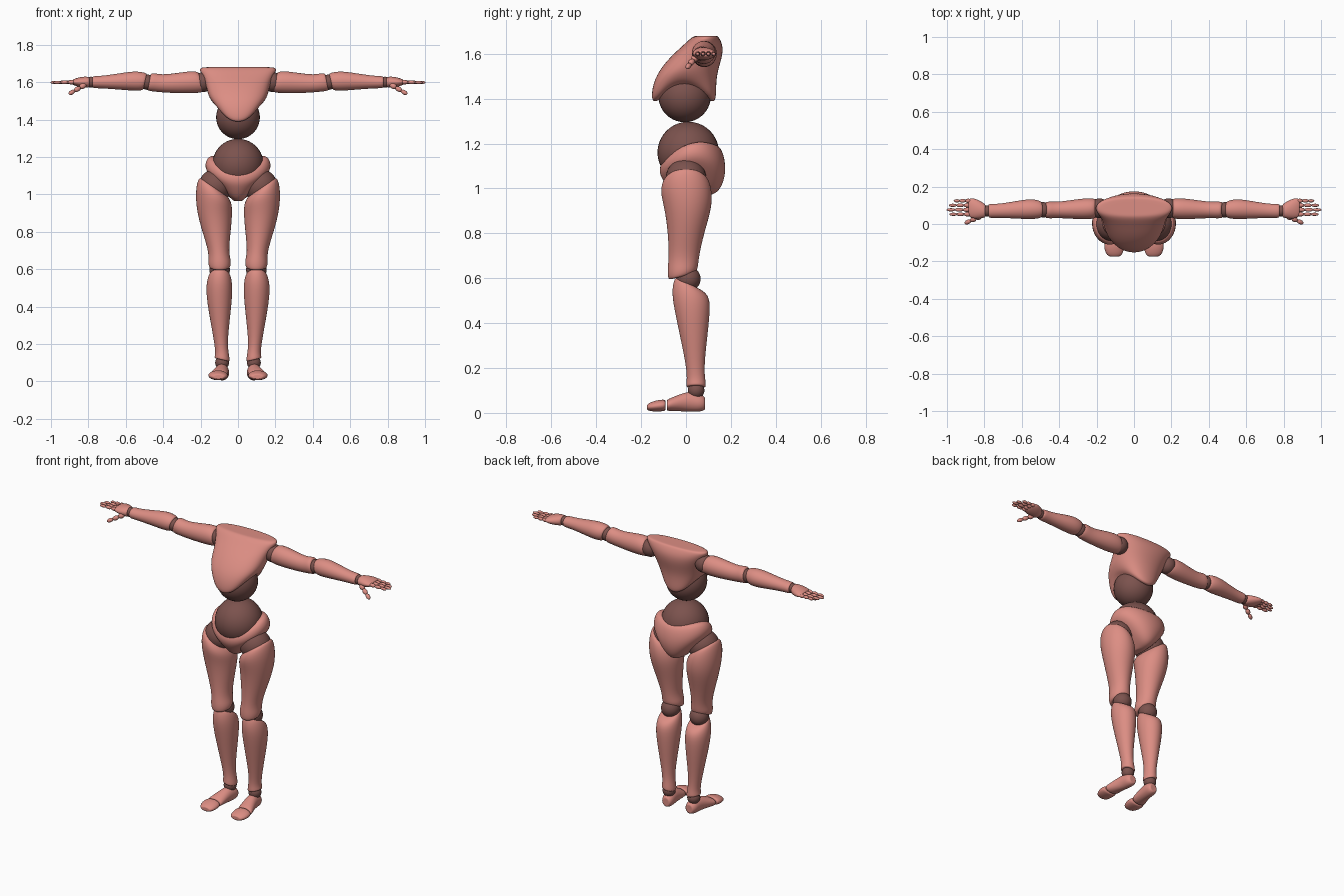
import bpy
import bmesh
from math import cos, sin, tau, copysign
from mathutils import Vector, Matrix

if "Cube" in bpy.data.objects:
    bpy.data.objects.remove(bpy.data.objects["Cube"], do_unlink=True)

# Shapes are described in hundredths of a unit
UNIT = 0.01


def make_material(name, red, green, blue):
    material = bpy.data.materials.new(name)
    material.use_nodes = True
    colour = (red, green, blue, 1)
    material.diffuse_color = colour
    shader = material.node_tree.nodes["Principled BSDF"]
    shader.inputs["Base Color"].default_value = colour
    return material


BODY = make_material("salmon_pink", 0.72, 0.27, 0.23)
JOINT = make_material("dark_joint_brown", 0.2, 0.085, 0.075)

# How each loft direction maps across, up and along to x, y and z
PLACE = {
    "upright": lambda across, up, along: (across, up, along),
    "sideways": lambda across, up, along: (along, across, up),
    "forward": lambda across, up, along: (across, along, up),
}


def finish(name, bm, material, side=1):
    """Turn a bmesh into a smooth shaded object, flipped to its side."""
    bmesh.ops.scale(bm, vec=(side * UNIT, UNIT, UNIT), verts=bm.verts)
    bmesh.ops.recalc_face_normals(bm, faces=bm.faces)
    for face in bm.faces:
        face.smooth = True
    mesh = bpy.data.meshes.new(name)
    bm.to_mesh(mesh)
    bm.free()
    mesh.materials.append(material)
    obj = bpy.data.objects.new(name, mesh)
    bpy.context.collection.objects.link(obj)
    return obj


def soft_power(value, power):
    return copysign(abs(value) ** power, value)


def add_ring(bm, place, square, shrink, count, across, up, along,
             width, depth, tilt_across=0, tilt_up=0, arch=0):
    """One oval ring, which may lean or arch along the loft direction."""
    verts = []
    for i in range(count):
        angle = tau * i / count
        u = shrink * soft_power(cos(angle), square)
        v = shrink * soft_power(sin(angle), square)
        lift = tilt_across * u + tilt_up * v + arch * (v * v - u * u)
        verts.append(bm.verts.new(place(across + width * u, up + depth * v, along + lift)))
    return verts


def loft(name, direction, *rings, side=1, square=1, count=16):
    """Skin a row of oval rings; inset rings at the ends keep the rims crisp."""
    bm = bmesh.new()
    place = PLACE[direction]
    inset = 0.75
    loops = [add_ring(bm, place, square, inset, count, *rings[0])]
    for ring in rings:
        loops.append(add_ring(bm, place, square, 1.02, count, *ring))
    loops.append(add_ring(bm, place, square, inset, count, *rings[-1]))
    for low, high in zip(loops, loops[1:]):
        for i in range(count):
            j = (i + 1) % count
            bm.faces.new((low[i], low[j], high[j], high[i]))
    bm.faces.new(loops[0])
    bm.faces.new(loops[-1])
    obj = finish(name, bm, BODY, side)
    modifier = obj.modifiers.new("smooth_surface", "SUBSURF")
    modifier.levels = modifier.render_levels = 2


def ball(name, x, y, z, radius, side=1):
    bm = bmesh.new()
    bmesh.ops.create_uvsphere(bm, u_segments=32, v_segments=20, radius=radius,
                              matrix=Matrix.Translation((x, y, z)))
    finish(name, bm, JOINT, side)


def add_chain(bm, start, end, radius, pieces=3):
    """A finger made of overlapping tapered beads."""
    start, end = Vector(start), Vector(end)
    step = (end - start) / pieces
    turn = step.to_track_quat("Z", "Y").to_matrix().to_4x4()
    for i in range(pieces):
        width = radius * (1 - i / 8)
        size = Matrix.Diagonal((width, width, step.length * 0.56, 1))
        middle = Matrix.Translation(start + step * (i + 0.5))
        bmesh.ops.create_uvsphere(bm, u_segments=12, v_segments=8, radius=1,
                                  matrix=middle @ turn @ size)


def build_trunk():
    # Chest shell with an arched lower rim and broad flat shoulders
    loft("chest", "upright",
         (0, -1, 142.5, 11, 14, 0, 0, -5),
         (0, -1, 145.5, 13, 14.5, 0, 0, -3),
         (0, 0, 151.5, 16, 13.5, 0, 0, -1),
         (0, 4.5, 158.5, 17, 11.7),
         (0, 7.5, 163.5, 19, 9),
         (0, 8.5, 167, 21, 6.4),
         (0, 9, 168, 19, 5),
         square=0.88)
    # Balls that meet at the waist
    ball("upper_waist_ball", 0, -0.6, 141.2, 11.7)
    ball("lower_waist_ball", 0, 1, 116, 13.7)
    # Pelvis cup with raised hips
    loft("pelvis", "upright",
         (0, 3, 96.5, 2.5, 5.5),
         (0, 4, 99.5, 7.5, 10, 0, 0, -2),
         (0, 3.5, 106, 14, 13.6, 0, 0, -3),
         (0, 3, 111.5, 18.6, 15, 0, 2, -3),
         (0, 2, 118, 16, 13.6, 0, 4, -3))


def build_leg(label, side):
    ball(label + "hip_ball", 12, 0, 104.5, 9, side)
    # Thigh with a slanted top and a kneecap lip in front
    loft(label + "thigh", "upright",
         (13, 0, 104, 8, 10, 5.5),
         (13, 0, 99, 9.7, 11.7, 4),
         (12.7, 1, 91, 9.7, 10.5, 1),
         (11.5, 0, 80, 7.6, 8),
         (10.3, -1, 69, 5.2, 6.6),
         (9.8, -1.5, 64, 6.3, 6.8),
         (9.8, -2, 60.7, 5.6, 6, 0, 1.5),
         side=side)
    ball(label + "knee_ball", 9.8, 1, 59.7, 5.5, side)
    # Shin with the calf swelling at the back
    loft(label + "shin", "upright",
         (9.8, 1, 57.7, 5.5, 6, 0, -3),
         (10, 2, 53, 7, 8.6, 0, -1),
         (10, 3, 44, 7, 7.8),
         (9.3, 4, 22, 3.5, 4),
         (8.5, 4.5, 15, 3.5, 4),
         (8.5, 4.5, 11.5, 4.3, 4.6, 1),
         side=side)
    ball(label + "ankle_ball", 8.5, 4.5, 10, 3.7, side)
    # Heel and instep, then the separate toe block
    loft(label + "foot", "forward",
         (8, 4.2, 8.5, 2.5, 2.8),
         (8.2, 4.5, 6.5, 3.7, 4),
         (8.5, 5.2, 2, 3.6, 4.7),
         (9.5, 4.4, -3.5, 4.2, 3.6),
         (10.5, 3.4, -8.5, 5, 2.6),
         side=side)
    loft(label + "toes", "forward",
         (10.6, 3.4, -9.2, 5, 2.6),
         (10.7, 3.2, -12.5, 5.4, 2.6),
         (10.5, 2.7, -16, 4.5, 2),
         (10.4, 2.5, -17.3, 3, 1.2),
         side=side)


def build_arm(label, side):
    ball(label + "shoulder_ball", 18.5, 8.4, 160, 5.3, side)
    loft(label + "upper_arm", "sideways",
         (8.3, 160, 19.5, 5, 5.4, 0, 1.5),
         (8.2, 160, 25, 6, 6.2),
         (7.5, 159, 40, 4.2, 4.6),
         (7.5, 160, 45, 4.6, 5),
         (7.5, 160, 47.6, 4.2, 4.6, 0, -1),
         side=side)
    ball(label + "elbow_ball", 48.6, 7.6, 160, 4.1, side)
    loft(label + "forearm", "sideways",
         (7.7, 160.3, 49.6, 4.6, 4.6, 0, -1),
         (8, 160.6, 54, 5.4, 5.3),
         (7.8, 160.5, 60, 5.1, 4.8),
         (7, 160, 72, 3.6, 3.3),
         (7, 160, 77.8, 3.9, 3.3),
         side=side)
    ball(label + "wrist_ball", 78.6, 7, 160, 2.9, side)
    # Flat palm
    loft(label + "palm", "sideways",
         (7, 160, 79.4, 3.6, 2.9),
         (7.8, 160, 83, 5, 3),
         (8.5, 160, 86.5, 5.5, 2.2),
         (8.8, 160, 88.5, 4.6, 1.3),
         side=side)
    # Four straight fingers and a lowered thumb
    fingers = bmesh.new()
    for i, tip in enumerate((98.5, 100, 98.8, 96.2)):
        y = 5.2 + 2.4 * i
        add_chain(fingers, (87, y, 160), (tip, y, 159.8), 1.15)
    finish(label + "fingers", fingers, BODY, side)
    thumb = bmesh.new()
    add_chain(thumb, (81.5, 4.5, 158.8), (90.3, 0.4, 153.7), 1.6)
    finish(label + "thumb", thumb, BODY, side)


build_trunk()
for label, side in (("left_", 1), ("right_", -1)):
    build_leg(label, side)
    build_arm(label, side)
